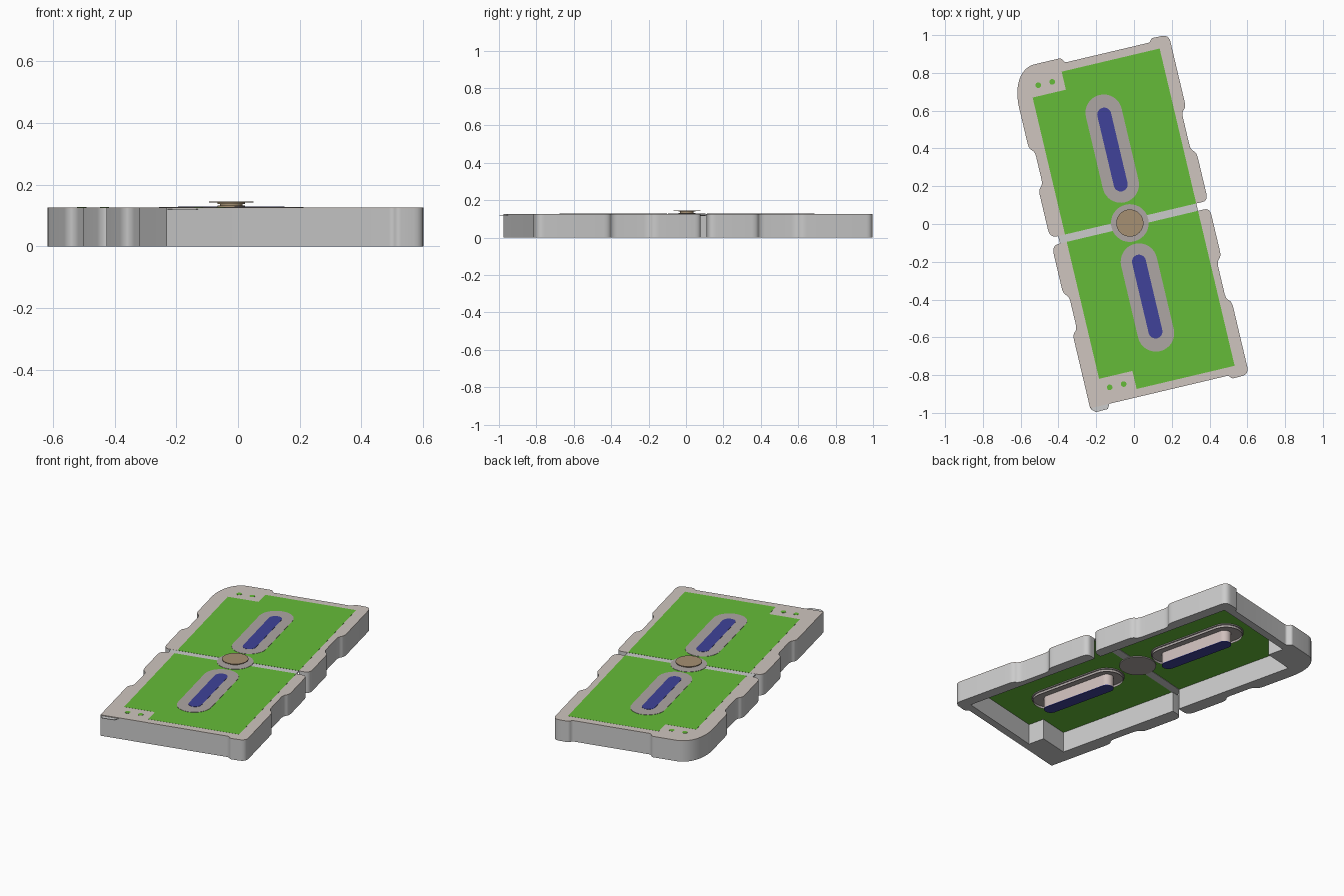
import bpy, bmesh, math
from mathutils import Matrix, Vector

if "Cube" in bpy.data.objects:
    bpy.data.objects.remove(bpy.data.objects["Cube"])

# The whole board is turned about z and slightly offset
PLACE = Matrix.Translation((-0.022, 0.005, 0)) @ Matrix.Rotation(math.radians(13.3), 4, 'Z')


def material(name, r, g, b):
    m = bpy.data.materials.new(name)
    m.diffuse_color = (r, g, b, 1)
    m.use_nodes = True
    m.node_tree.nodes["Principled BSDF"].inputs["Base Color"].default_value = m.diffuse_color
    return m


GREEN = material("field_green", 0.13, 0.5, 0.04)
BEIGE = material("rim_beige", 0.62, 0.56, 0.52)
BLUE = material("slot_blue", 0.05, 0.055, 0.32)
BROWN = material("hub_brown", 0.38, 0.28, 0.17)
STONE = material("ring_stone", 0.42, 0.38, 0.37)
PINK = material("slot_side", 0.62, 0.52, 0.5)


def rounded(points, segs=6):
    """Round every corner (u, v, radius) of a closed outline."""
    out = []
    n = len(points)
    for i, (u, v, r) in enumerate(points):
        p = Vector((u, v))
        if r == 0:
            out.append(p)
            continue
        a = Vector(points[i - 1][:2]) - p
        b = Vector(points[(i + 1) % n][:2]) - p
        s = p + a.normalized() * min(r, a.length * 0.48)
        e = p + b.normalized() * min(r, b.length * 0.48)
        k = segs * 2 if r > 0.1 else segs
        for j in range(k + 1):
            t = j / k
            w = 0.78 if r > 0.1 else 1.0
            d0, d1, d2 = (1 - t) ** 2, 2 * w * t * (1 - t), t * t
            out.append((s * d0 + p * d1 + e * d2) / (d0 + d1 + d2))
    return out


def slab(name, outline, z0, z1, mat=None, caps=True):
    """Extrude a flat outline from z0 to z1."""
    bm = bmesh.new()
    lo = [bm.verts.new((p[0], p[1], z0)) for p in outline]
    hi = [bm.verts.new((p[0], p[1], z1)) for p in outline]
    n = len(lo)
    for i in range(n):
        j = (i + 1) % n
        bm.faces.new((lo[i], lo[j], hi[j], hi[i]))
    if caps:
        bm.faces.new(hi)
        bm.faces.new(lo[::-1])
    bmesh.ops.recalc_face_normals(bm, faces=bm.faces)
    bm.transform(PLACE)
    me = bpy.data.meshes.new(name)
    bm.to_mesh(me)
    bm.free()
    if mat:
        me.materials.append(mat)
    ob = bpy.data.objects.new(name, me)
    bpy.context.collection.objects.link(ob)
    bpy.context.view_layer.objects.active = ob
    ob.select_set(True)
    bpy.ops.object.shade_smooth_by_angle(angle=math.radians(30))
    ob.select_set(False)
    return ob


def stadium(v0, v1, r, segs=16):
    """Slot outline along v, or a circle when v0 == v1."""
    pts = []
    for c, start in ((v1, 0), (v0, math.pi)):
        for i in range(segs + (v0 != v1)):
            a = start + math.pi * i / segs
            pts.append((r * math.cos(a), c + r * math.sin(a)))
    return pts


def circle(u, v, r):
    return [(u + x, v + y) for x, y in stadium(0, 0, r, 8)]


# Outlines of one half (v > 0)
right_edge = [(.366, .02, 0), (.43, .02, .04), (.43, .282, .03), (.402, .305, .03),
              (.402, .506, .03), (.43, .53, .03), (.43, .924, .04), (.337, .926, .01),
              (.322, .906, .01)]
round_corner = [(-.138, .906, .01), (-.155, .934, .01), (-.43, .934, .24)]
sharp_corner = [(-.43, .906, 0)]
left_edge = [(-.43, .506, .03), (-.402, .483, .03), (-.402, .305, .03),
             (-.43, .282, .03), (-.43, .02, .05), (-.348, .02, 0)]
field = [(.366, .02), (.366, .863), (-.167, .863), (-.167, .765), (-.348, .765), (-.348, .02)]
inner = [(u, v, 0) for u, v in field[::-1][1:-1]]

for name, sign, corner in (("back", 1, round_corner), ("front", -1, sharp_corner)):
    def side(pts):
        return [(p[0], sign * p[1]) for p in pts]

    # Frame wall with its pale top and the field plate
    frame = side(rounded(right_edge + corner + left_edge + inner))
    slab(name + "_frame_wall", frame, 0, .122)
    slab(name + "_frame_top", frame, .122, .126, BEIGE)
    slab(name + "_field", side(field), .122, .1265, GREEN)

    # Slot surround, lip underneath, and the slot block with blue ends
    slab(name + "_slot_surround", side(stadium(.21, .6, .097)), .116, .128, STONE)
    slab(name + "_slot_lip", side(stadium(.21, .6, .09)), .102, .117, STONE, caps=False)
    slab(name + "_slot_block", side(stadium(.21, .59, .037)), .05, .116, PINK)
    slab(name + "_slot_top", side(stadium(.21, .59, .037)), .127, .129, BLUE)
    slab(name + "_slot_bottom", side(stadium(.21, .59, .037)), .046, .05, BLUE)

    # Two pegs in the notched corner
    for i, u in enumerate((-.304, -.228)):
        slab(f"{name}_peg_{i}", side(circle(u, .822, .015)), -0.0 + .001, .127, GREEN)

# Thin flap at the front left corner
slab("corner_flap", [(-.43, -.88), (-.425, -.915), (-.405, -.933), (-.34, -.931),
                     (-.322, -.9)], .119, .1215)

# Centre strip, ring and hub
slab("centre_strip", [(-.385, -.024), (.366, -.024), (.366, .024), (-.385, .024)], .119, .1255)
slab("centre_ring", stadium(0, 0, .1), .116, .128, STONE)
slab("hub_base", stadium(0, 0, .045), .128, .132, BROWN)
slab("hub_stem", stadium(0, 0, .036), .132, .138, BROWN)
slab("hub_collar", stadium(0, 0, .045), .138, .142, BROWN)
slab("hub_disc", stadium(0, 0, .072), .142, .146, BROWN)
